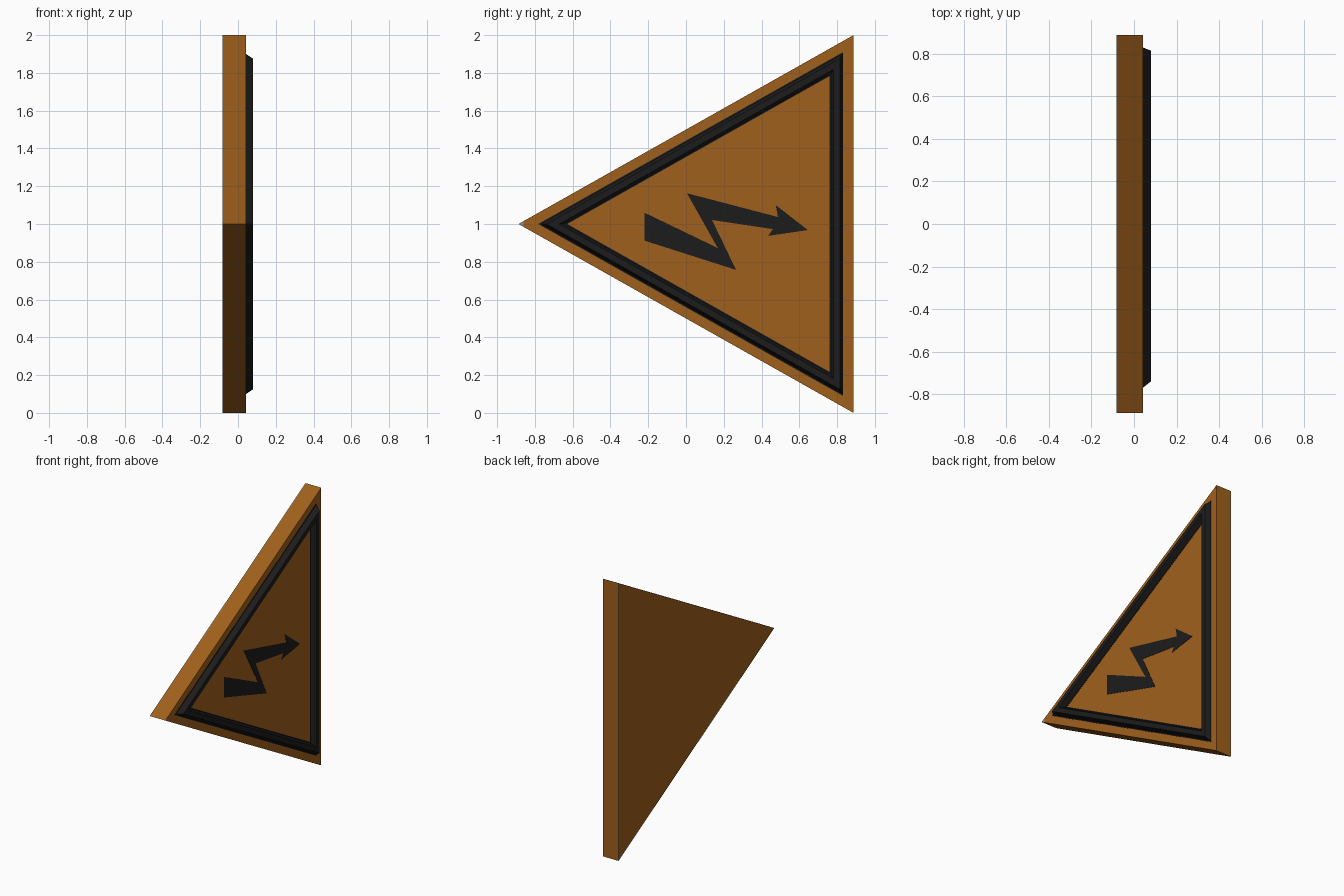
import bpy, bmesh, math

if "Cube" in bpy.data.objects:
    bpy.data.objects.remove(bpy.data.objects["Cube"])

Y, X_BACK, X_FACE, X_RIM = 0.887, -0.083, 0.042, 0.08
HALF = math.atan2(1.0, 2 * Y)  # half angle at the left tip


def material(name, rgb):
    m = bpy.data.materials.new(name)
    m.diffuse_color = (*rgb, 1)
    m.use_nodes = True
    m.node_tree.nodes["Principled BSDF"].inputs["Base Color"].default_value = m.diffuse_color
    return m


amber = material("amber", (0.352, 0.118, 0.0115))
black = material("black", (0.0115, 0.0115, 0.012))
grey = material("worn_grey", (0.30, 0.28, 0.26))


def triangle(inset, x, right_inset=None):
    """Corners of the sign triangle moved inwards by inset, at depth x."""
    tip = -Y + inset / math.sin(HALF)
    right = Y - (inset if right_inset is None else right_inset)
    h = (right - tip) * math.tan(HALF)
    return [(x, tip, 1), (x, right, 1 - h), (x, right, 1 + h)]


def loft(name, rings, mats, closed=False, paint=None):
    """Bridge equal rings; closed joins last to first, otherwise ends are capped."""
    bm = bmesh.new()
    vs = [[bm.verts.new(p) for p in r] for r in rings]
    n = len(vs[0])
    pairs = list(zip(vs, vs[1:])) + ([(vs[-1], vs[0])] if closed else [])
    for a, b in pairs:
        for i in range(n):
            j = (i + 1) % n
            bm.faces.new((a[i], a[j], b[j], b[i]))
    if not closed:
        bm.faces.new(vs[0])
        bm.faces.new(vs[-1])
    bmesh.ops.recalc_face_normals(bm, faces=bm.faces)
    if paint:
        paint(bm)
    me = bpy.data.meshes.new(name)
    bm.to_mesh(me)
    bm.free()
    for m in mats:
        me.materials.append(m)
    ob = bpy.data.objects.new(name, me)
    bpy.context.collection.objects.link(ob)


def paint_wear(bm):
    """Grey wear on the left tip of the face and along the back edge."""
    bmesh.ops.bisect_plane(bm, geom=bm.verts[:] + bm.edges[:] + bm.faces[:],
                           plane_co=(0, -0.86, 0), plane_no=(0, 1, 0))
    for f in bm.faces:
        c = f.calc_center_median()
        on_tip = f.normal.x > 0.9 and c.y < -0.86
        on_back_edge = abs(f.normal.x) < 0.1 and c.x < X_BACK + 0.004
        f.material_index = 1 if on_tip or on_back_edge else 0


# Sign board
loft("sign_board", [triangle(0, x) for x in (X_BACK, X_BACK + 0.004, X_FACE)],
     [amber, grey], paint=paint_wear)

# Raised border with sloped sides
profile = [(0.058, X_FACE - 0.002), (0.058, X_FACE), (0.073, X_RIM),
           (0.106, X_RIM), (0.121, X_FACE), (0.121, X_FACE - 0.002)]
loft("raised_border", [triangle(d, x) for d, x in profile], [black], closed=True)

# Painted fringe either side of the border
fringe = [(0.051, 0.057, -0.002), (0.051, 0.057, 0.001),
          (0.127, 0.127, 0.001), (0.127, 0.127, -0.002)]
loft("border_paint", [triangle(d, X_FACE + x, r) for d, r, x in fringe],
     [black], closed=True)

# Zigzag arrow plate
arrow = [(-0.22, 1.06), (-0.22, 0.912), (0.265, 0.757), (0.138, 1.021),
         (0.46, 0.973), (0.435, 0.937), (0.645, 0.968), (0.475, 1.10),
         (0.487, 1.037), (0.005, 1.163), (0.168, 0.873)]
loft("zigzag_arrow", [[(x, y, z) for y, z in arrow]
                      for x in (X_FACE - 0.002, X_FACE + 0.002)], [black])
